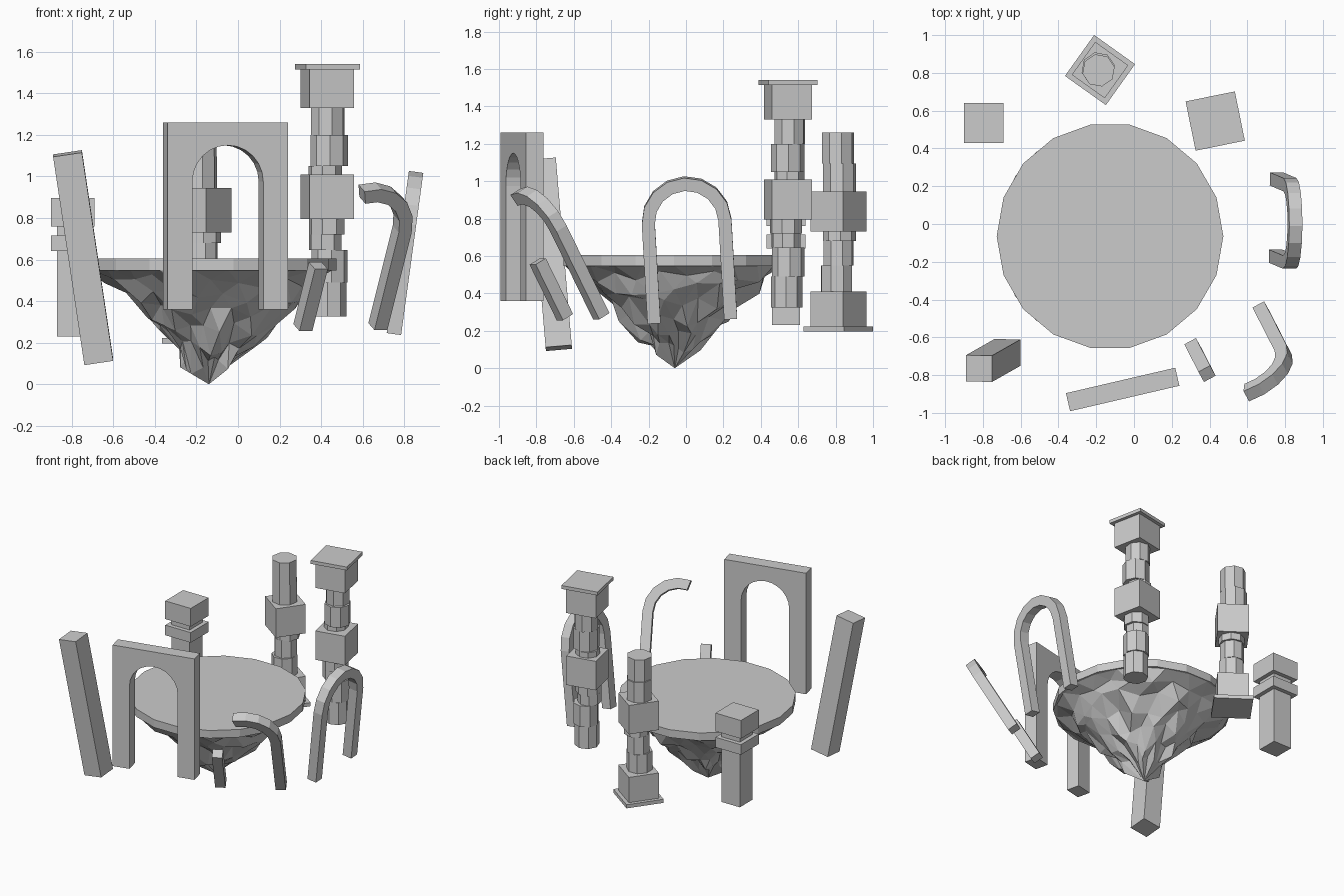
import bpy, bmesh, random
from math import sin, cos, pi, radians
from mathutils import Vector, Matrix

if "Cube" in bpy.data.objects:
    bpy.data.objects.remove(bpy.data.objects["Cube"])

random.seed(7)


def finish(bm, name, matrix=None):
    bmesh.ops.recalc_face_normals(bm, faces=bm.faces[:])
    me = bpy.data.meshes.new(name)
    bm.to_mesh(me)
    bm.free()
    ob = bpy.data.objects.new(name, me)
    bpy.context.collection.objects.link(ob)
    if matrix:
        ob.matrix_world = matrix
    return ob


def frame(u, v, origin):
    """Matrix whose local x follows u and local z follows v."""
    v = Vector(v).normalized()
    u = Vector(u)
    u = (u - v * u.dot(v)).normalized()
    m = Matrix((u, v.cross(u), v)).transposed().to_4x4()
    m.translation = origin
    return m


def slab(name, outline, depth, matrix):
    """Extrude an x-z outline along local y."""
    bm = bmesh.new()
    f = bm.faces.new([bm.verts.new((x, -depth / 2, z)) for x, z in outline])
    new = bmesh.ops.extrude_face_region(bm, geom=[f])["geom"]
    bmesh.ops.translate(bm, vec=(0, depth, 0),
                        verts=[g for g in new if isinstance(g, bmesh.types.BMVert)])
    return finish(bm, name, matrix)


def add_prism(bm, sides, radius, z0, z1, x=0, y=0, turn=0):
    rings = [[bm.verts.new((x + radius * cos(turn + 2 * pi * i / sides),
                            y + radius * sin(turn + 2 * pi * i / sides), z))
              for i in range(sides)] for z in (z0, z1)]
    bm.faces.new(rings[0][::-1])
    bm.faces.new(rings[1])
    for i in range(sides):
        j = (i + 1) % sides
        bm.faces.new((rings[0][i], rings[0][j], rings[1][j], rings[1][i]))


def pillar(name, x, y, turn, parts, jitter=0.0):
    """Stack of blocks (4 sides, given by half width) and drums (8 sides)."""
    bm = bmesh.new()
    for sides, size, z0, z1 in parts:
        r = size * 2 ** 0.5 if sides == 4 else size
        j = jitter if sides == 8 else 0
        a = turn + pi / 4 if sides == 4 else random.uniform(0, pi / 4)
        add_prism(bm, sides, r, z0, z1, x + random.uniform(-j, j),
                  y + random.uniform(-j, j), a)
    return finish(bm, name)


def strip(a0, a1, leg_left, leg_right, n=8, mid=0.205, half=0.035, leg=0.535):
    """Bent bar outline: arc from angle a0 to a1 with optional legs."""
    angles = [radians(a0 + (a1 - a0) * i / n) for i in range(n + 1)]
    sidesets = []
    for r in (mid + half, mid - half):
        p = [(r * cos(a), leg + r * sin(a)) for a in angles]
        sidesets.append(([(r, 0)] if leg_right else []) + p + ([(-r, 0)] if leg_left else []))
    return sidesets[0] + sidesets[1][::-1]


# Island top
bm = bmesh.new()
add_prism(bm, 18, 0.6, 0.547, 0.605, -0.127, -0.065)
finish(bm, "island_top")

# Jagged island underside
bm = bmesh.new()
profile = [(0.59, 0.55), (0.51, 0.49), (0.43, 0.425), (0.345, 0.345),
           (0.265, 0.26), (0.19, 0.175), (0.115, 0.10)]
n, rings = 22, []
for k, (r, z) in enumerate(profile):
    j = 0 if k == 0 else 0.035
    count = n
    ring = []
    for i in range(count):
        a = 2 * pi * (i + 0.5 * (k % 2)) / count
        rr = r + random.uniform(-j, j)
        lobe = 1 + (0.12 * cos(a) if 1 < k < 6 else 0)
        ring.append(bm.verts.new((-0.132 + rr * lobe * cos(a), -0.065 + rr * sin(a),
                                  z + random.uniform(-j, j) * 1.1)))
    rings.append(ring)
for k in range(len(rings) - 1):
    lo, hi, s = rings[k], rings[k + 1], k % 2
    for i in range(n):
        m = (i + 1) % n
        if s == 0:
            bm.faces.new((lo[i], lo[m], hi[i]))
            bm.faces.new((lo[m], hi[m], hi[i]))
        else:
            bm.faces.new((lo[i], lo[m], hi[m]))
            bm.faces.new((lo[i], hi[m], hi[i]))
tip = bm.verts.new((-0.14, -0.06, 0))
for i in range(n):
    bm.faces.new((rings[-1][i], rings[-1][(i + 1) % n], tip))
bm.faces.new(rings[0])
# secondary spike beside the tip
near = min(rings[-1], key=lambda v: (v.co - Vector((-0.22, -0.12, 0.1))).length)
near.co = (-0.225, -0.12, 0.05)
finish(bm, "island_rock")

# Gate with arched doorway
gate = [(-0.297, 0), (-0.297, 0.9), (0.297, 0.9), (0.297, 0), (0.175, 0)]
gate += [(0.175 * cos(pi * i / 12), 0.615 + 0.175 * sin(pi * i / 12)) for i in range(13)]
gate += [(-0.175, 0)]
slab("gate", gate, 0.098, frame((cos(radians(13.1)), sin(radians(13.1)), 0), (0, 0, 1),
                                (-0.06, -0.876, 0.36)))

# Whole slender arch
slab("slender_arch", strip(0, 180, True, True), 0.07,
     frame((0, 1, 0), (0.137, -0.058, 1), (0.752, 0.034, 0.255)))

# Broken arch: long hooked half and short stub
broken = frame((0.877, 0.48, 0), (0.225, -0.44, 0.9), (0.4925, -0.55, 0.275))
slab("broken_arch_hook", strip(0, 108, False, True, n=5), 0.07, broken)
slab("broken_arch_stub", [(-0.24, 0), (-0.24, 0.34), (-0.17, 0.34), (-0.17, 0)], 0.07, broken)

# Leaning post
w = 0.07
slab("leaning_post", [(-w, 0), (-w, 1.017), (w, 1.017), (w, 0)], 2 * w,
     frame((1, 0, 0), (-0.15, -0.085, 1.0), (-0.67, -0.68, 0.108)))

# Square banded pillar
pillar("banded_pillar", -0.795, 0.535, 0,
       [(4, 0.075, 0.23, 0.64), (4, 0.105, 0.64, 0.715),
        (4, 0.075, 0.715, 0.76), (4, 0.105, 0.76, 0.895)])

# Column standing on its base
pillar("base_column", -0.18, 0.815, radians(-35.5),
       [(4, 0.133, 0.195, 0.222), (4, 0.107, 0.222, 0.41), (8, 0.088, 0.41, 0.55),
        (8, 0.082, 0.55, 0.68), (8, 0.088, 0.68, 0.73), (4, 0.107, 0.73, 0.945),
        (8, 0.09, 0.945, 1.095), (8, 0.087, 1.095, 1.26)], 0.01)

# Column carrying a capital
pillar("capital_column", 0.43, 0.545, radians(11.5),
       [(8, 0.084, 0.325, 0.49), (8, 0.088, 0.49, 0.645), (8, 0.08, 0.645, 0.72),
        (8, 0.088, 0.72, 0.795), (4, 0.109, 0.795, 1.01), (8, 0.082, 1.01, 1.05),
        (8, 0.09, 1.05, 1.2), (8, 0.084, 1.2, 1.33), (4, 0.109, 1.33, 1.515),
        (4, 0.133, 1.515, 1.54)], 0.012)
